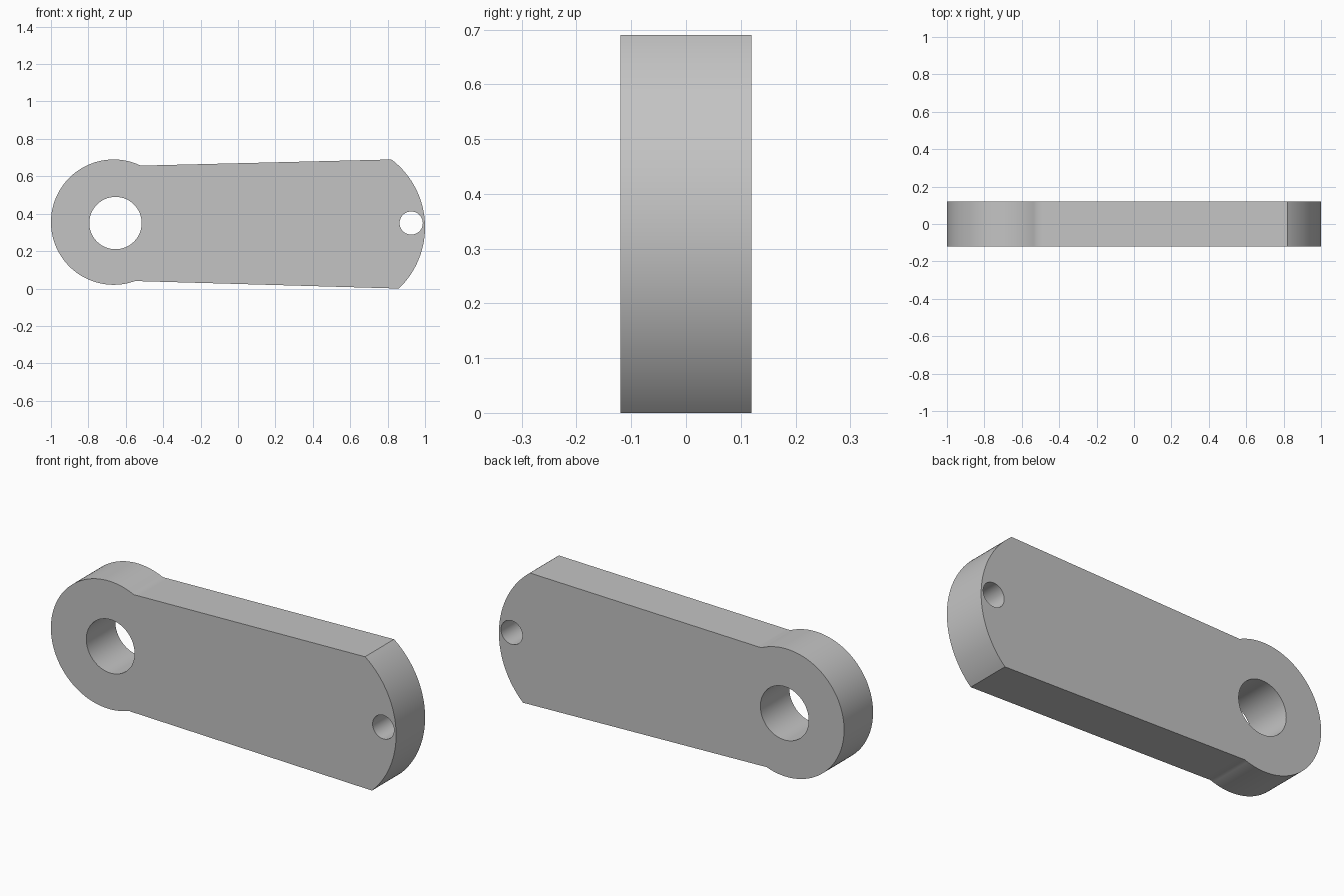
import bpy, bmesh
from math import atan2, cos, sin, radians, tau

cube = bpy.data.objects.get("Cube")
if cube:
    bpy.data.objects.remove(cube, do_unlink=True)

HALF_DEPTH = 0.12

grey = bpy.data.materials.new("plain grey")
grey.use_nodes = True
grey.diffuse_color = (0.55, 0.55, 0.55, 1)
grey.node_tree.nodes["Principled BSDF"].inputs["Base Color"].default_value = grey.diffuse_color


def arc(cx, cz, r, start, end, steps):
    """Points along an arc in the XZ plane, both ends included."""
    return [(cx + r * cos(start + (end - start) * i / steps),
             cz + r * sin(start + (end - start) * i / steps)) for i in range(steps + 1)]


def circle(cx, cz, r, steps):
    return arc(cx, cz, r, 0, tau, steps)[:-1]


def angle_to(center, point):
    return atan2(point[1] - center[1], point[0] - center[0])


def between(a, b, t):
    return (a[0] + (b[0] - a[0]) * t, a[1] + (b[1] - a[1]) * t)


# Outline: round hub on the right side, tapered bar, wide curved tip
hub, hub_r = (-0.665, 0.355), 0.335
tip, tip_r = (0.545, 0.328), 0.455
neck_top, neck_bottom = (-0.52, 0.657), (-0.55, 0.04)
tip_top, tip_bottom = (0.82, 0.69), (0.86, 0.0)

hub_arc = arc(*hub, hub_r, angle_to(hub, neck_top), angle_to(hub, neck_bottom) + tau, 72)
tip_arc = arc(*tip, tip_r, angle_to(tip, tip_bottom), angle_to(tip, tip_top), 40)
tip_arc[0], tip_arc[-1] = tip_bottom, tip_top
outline = (hub_arc + [between(neck_bottom, tip_bottom, 0.02)]
           + tip_arc + [between(neck_top, tip_top, 0.02)])

# Pivot hole in the hub and pin hole in the tip
loops = [outline, circle(-0.655, 0.35, 0.14, 64), circle(0.926, 0.35, 0.062, 40)]

# Fill the front face around the holes, then extrude it to the back
bm = bmesh.new()
edges = []
for loop in loops:
    verts = [bm.verts.new((x, -HALF_DEPTH, z)) for x, z in loop]
    edges += [bm.edges.new((v, verts[i - 1])) for i, v in enumerate(verts)]
bmesh.ops.triangle_fill(bm, use_beauty=True, use_dissolve=False, edges=edges, normal=(0, -1, 0))
grown = bmesh.ops.extrude_face_region(bm, geom=bm.faces[:], use_keep_orig=True)["geom"]
bmesh.ops.translate(bm, vec=(0, 2 * HALF_DEPTH, 0),
                    verts=[g for g in grown if isinstance(g, bmesh.types.BMVert)])
bmesh.ops.recalc_face_normals(bm, faces=bm.faces[:])

mesh = bpy.data.meshes.new("lever_arm")
bm.to_mesh(mesh)
bm.free()
mesh.materials.append(grey)
lever = bpy.data.objects.new("lever_arm", mesh)
bpy.context.collection.objects.link(lever)

bpy.ops.object.select_all(action="DESELECT")
lever.select_set(True)
bpy.context.view_layer.objects.active = lever
bpy.ops.object.shade_smooth_by_angle(angle=radians(30))
